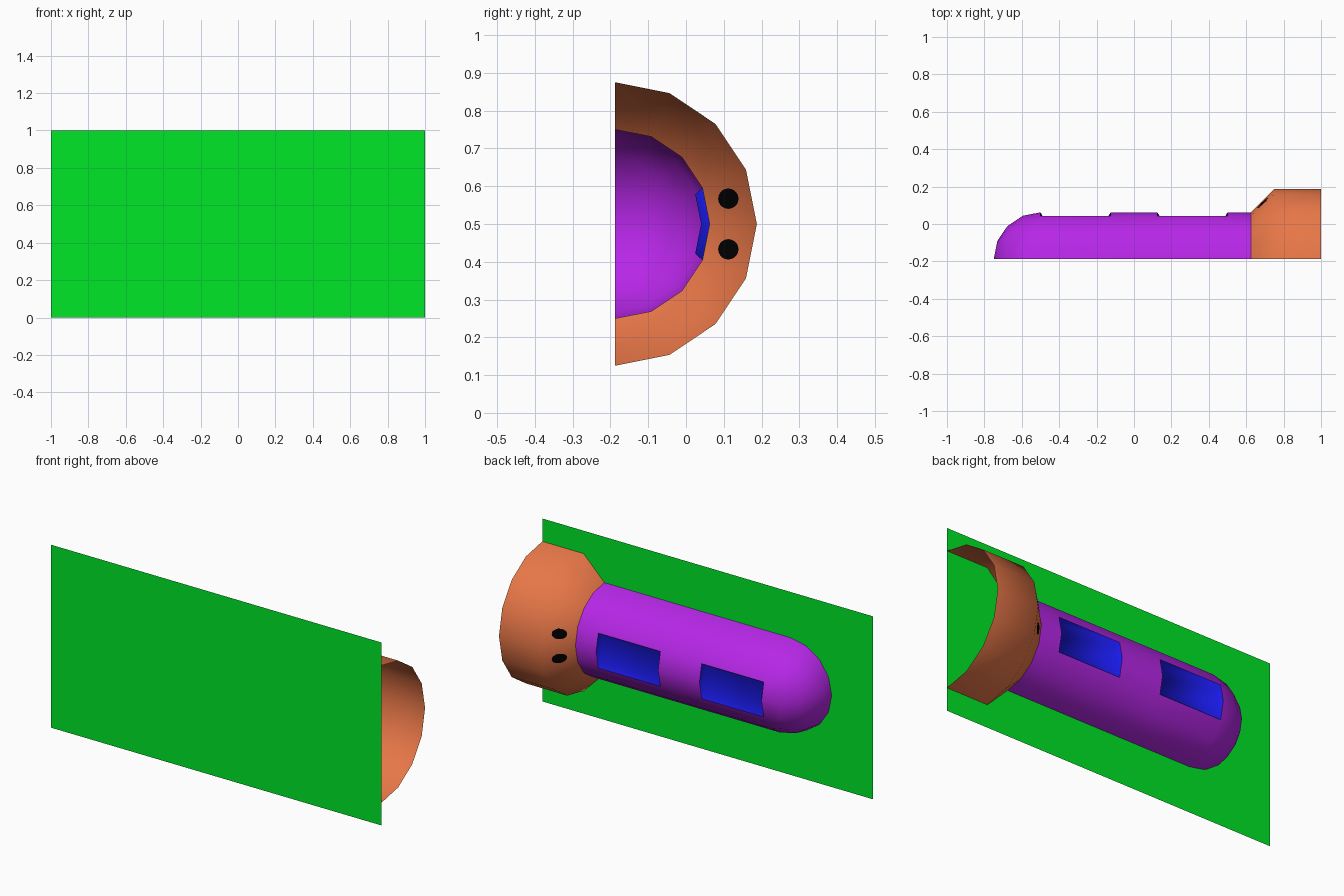
import bpy, bmesh, math

if "Cube" in bpy.data.objects:
    bpy.data.objects.remove(bpy.data.objects["Cube"])

BASE_Y, AXIS_Z, SEG = -0.1875, 0.5, 8   # wall plane, axis height, half-turn segments


def material(name, rgb):
    m = bpy.data.materials.new(name)
    m.diffuse_color = (*rgb, 1)
    m.use_nodes = True
    m.node_tree.nodes["Principled BSDF"].inputs["Base Color"].default_value = m.diffuse_color
    return m


GREEN = material("green", (0.0, 0.80, 0.02))
PURPLE = material("purple", (0.47, 0.02, 0.80))
ORANGE = material("orange", (0.81, 0.185, 0.065))
BLUE = material("blue", (0.01, 0.01, 0.80))
BLACK = material("black", (0.0, 0.0, 0.0))


def finish(bm, name, mats):
    me = bpy.data.meshes.new(name)
    bm.to_mesh(me)
    bm.free()
    ob = bpy.data.objects.new(name, me)
    bpy.context.collection.objects.link(ob)
    for m in mats:
        me.materials.append(m)
    return ob


def half_lathe(profile):
    """Sweep (x, radius) points half a turn around the x axis, away from the wall."""
    bm = bmesh.new()
    rings = []
    for x, r in profile:
        rings.append([bm.verts.new((x, BASE_Y + r * math.sin(math.pi * j / SEG),
                                    AXIS_Z + r * math.cos(math.pi * j / SEG)))
                      for j in range(SEG + 1)])
    for a, b in zip(rings, rings[1:]):
        for j in range(SEG):
            bm.faces.new((a[j], b[j], b[j + 1], a[j + 1])).smooth = True
    bmesh.ops.remove_doubles(bm, verts=bm.verts, dist=1e-5)
    bm.normal_update()
    return bm


# Flat backing panel
bm = bmesh.new()
bm.faces.new([bm.verts.new((x, BASE_Y, z)) for x, z in ((-1, 0), (1, 0), (1, 1), (-1, 1))])
finish(bm, "back_panel", [GREEN])

# Body: half tube with a rounded end and two recessed windows
dome = [(-0.5 - 0.25 * math.cos(math.pi * k / 8), 0.25 * math.sin(math.pi * k / 8))
        for k in range(5)]
bm = half_lathe(dome + [(-0.125, 0.25), (0.125, 0.25), (0.5, 0.25), (0.625, 0.25)])
for wx in (-0.3125, 0.3125):
    window = []
    for f in bm.faces:
        c = f.calc_center_median()
        if abs(c.x - wx) < 0.02 and abs(c.z - AXIS_Z) < 0.09 and c.y > 0:
            window.append(f)
    rim = bmesh.ops.inset_region(bm, faces=window, thickness=0.013, depth=-0.022,
                                 use_even_offset=True, use_boundary=True)["faces"]
    for f in window + rim:
        f.material_index = 1
        f.smooth = True
# keep a crisp edge where the window meets the body
for e in bm.edges:
    if len({f.material_index for f in e.link_faces}) > 1:
        e.smooth = False
finish(bm, "body", [PURPLE, BLUE])

# Head: flared open collar
finish(half_lathe([(0.625, 0.25), (0.75, 0.375), (1.0, 0.375)]), "head", [ORANGE])

# Eyes: thin plates lying through the sloped facets, seen from both sides
facet = math.pi / SEG / 2
THICK = 0.0012
for side, name in ((1, "upper_eye"), (-1, "lower_eye")):
    bm = bmesh.new()
    outer, inner = [], []
    for k in range(20):
        t = 2 * math.pi * k / 20
        dy = 0.2995 + 0.027 * math.cos(t)
        dz = side * 0.067 + 0.027 * math.sin(t)
        apothem = dy * math.cos(facet) + side * dz * math.sin(facet)
        x = 0.375 + apothem / math.cos(facet)
        outer.append(bm.verts.new((x - THICK, BASE_Y + dy, AXIS_Z + dz)))
        inner.append(bm.verts.new((x + THICK, BASE_Y + dy, AXIS_Z + dz)))
    bm.faces.new(outer)
    bm.faces.new(inner)
    for k in range(20):
        bm.faces.new((outer[k - 1], outer[k], inner[k], inner[k - 1]))
    bmesh.ops.recalc_face_normals(bm, faces=bm.faces)
    finish(bm, name, [BLACK])
